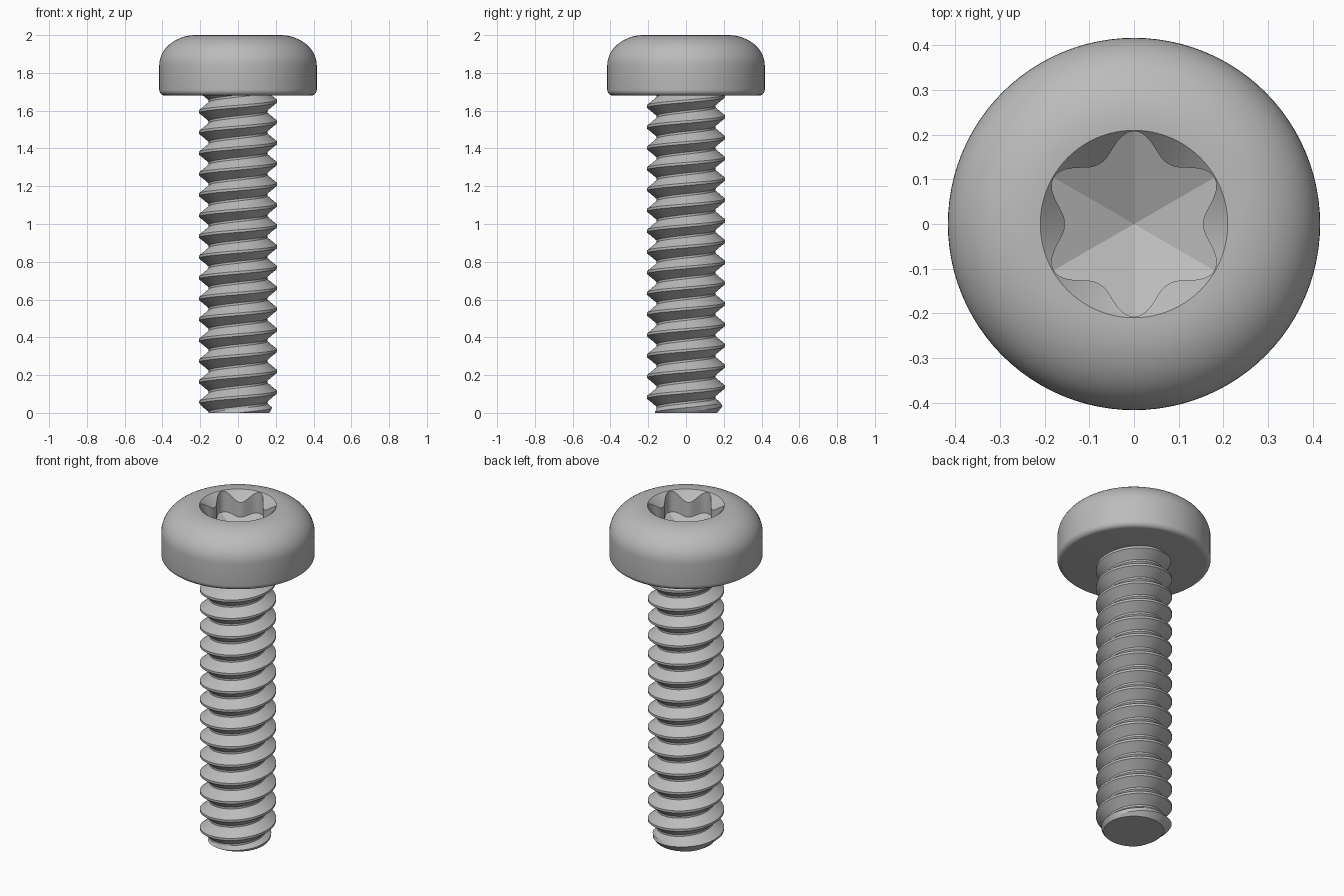
import bpy, bmesh, math

if "Cube" in bpy.data.objects:
    bpy.data.objects.remove(bpy.data.objects["Cube"], do_unlink=True)

SEG = 96
TAU = 2 * math.pi
HEAD_BASE = 1.68

steel = bpy.data.materials.new("steel grey")
steel.use_nodes = True
GREY = (0.5, 0.5, 0.5, 1)
steel.diffuse_color = GREY
steel.node_tree.nodes["Principled BSDF"].inputs["Base Color"].default_value = GREY


def finish(bm, name, angle):
    bmesh.ops.recalc_face_normals(bm, faces=bm.faces[:])
    mesh = bpy.data.meshes.new(name)
    bm.to_mesh(mesh)
    bm.free()
    mesh.materials.append(steel)
    obj = bpy.data.objects.new(name, mesh)
    bpy.context.collection.objects.link(obj)
    bpy.ops.object.select_all(action='DESELECT')
    obj.select_set(True)
    bpy.context.view_layer.objects.active = obj
    bpy.ops.object.shade_smooth_by_angle(angle=math.radians(angle))


def arc(cx, cz, a, b, start, end, n):
    for i in range(n + 1):
        t = math.radians(start + (end - start) * i / n)
        yield cx + a * math.cos(t), cz + b * math.sin(t)


# Head: rounded pan profile, then countersunk six-lobed recess with a faceted floor
RIM = 0.21
outline = [*arc(0.387, HEAD_BASE + 0.03, 0.03, 0.03, -90, 0, 6),
           *arc(0.222, 1.84, 0.195, 0.16, 0, 90, 16), (RIM, 2.0)]


def column(t):
    lobe = 0.155 + 0.053 * (0.5 - 0.5 * math.cos(6 * t)) ** 1.2
    sector = round(t / (TAU / 6)) * TAU / 6
    floor = 1.78 + 0.5 * lobe * math.cos(t - sector)
    return outline + [(lobe, 2.0 - (RIM - lobe)), (lobe, floor)]


bm = bmesh.new()
cols = []
for i in range(SEG):
    t = TAU * i / SEG
    cols.append([bm.verts.new((r * math.cos(t), r * math.sin(t), z)) for r, z in column(t)])
apex = bm.verts.new((0, 0, 1.78))
for i, a in enumerate(cols):
    b = cols[(i + 1) % SEG]
    for j in range(len(a) - 1):
        bm.faces.new((a[j], b[j], b[j + 1], a[j + 1]))
    bm.faces.new((a[-1], b[-1], apex))
bm.faces.new([c[0] for c in cols])
finish(bm, "pan_head", 25)

# Threaded shank: one continuous right-handed helical skin, trimmed flat at both ends
PITCH, MAJOR, MINOR = 0.11, 0.207, 0.155
CREST_Z = 1.65
profile = [(-0.45, 0), (-0.25, 0.5), (-0.06, 1), (0.06, 1), (0.25, 0.5), (0.45, 0)]
bm = bmesh.new()
cols = []
for i in range(SEG + 1):
    t = TAU * i / SEG
    col = []
    for turn in range(-18, 3):
        for dz, h in profile:
            r = MINOR + (MAJOR - MINOR) * h
            z = CREST_Z + PITCH * (turn + dz + i / SEG)
            col.append(bm.verts.new((r * math.cos(t), r * math.sin(t), z)))
    cols.append(col)
for a, b in zip(cols, cols[1:]):
    for j in range(len(a) - 1):
        bm.faces.new((a[j], b[j], b[j + 1], a[j + 1]))
bmesh.ops.remove_doubles(bm, verts=bm.verts[:], dist=0.0001)
for z, down in ((0, -1), (HEAD_BASE + 0.01, 1)):
    bmesh.ops.bisect_plane(bm, geom=bm.verts[:] + bm.edges[:] + bm.faces[:],
                           plane_co=(0, 0, z), plane_no=(0, 0, down), clear_outer=True)
# Chamfered tip
for v in bm.verts:
    r = math.hypot(v.co.x, v.co.y)
    k = min(1, (0.165 + 0.8 * v.co.z) / r)
    v.co.x *= k
    v.co.y *= k
bmesh.ops.holes_fill(bm, edges=[e for e in bm.edges if e.is_boundary], sides=0)
finish(bm, "threaded_shank", 25)
